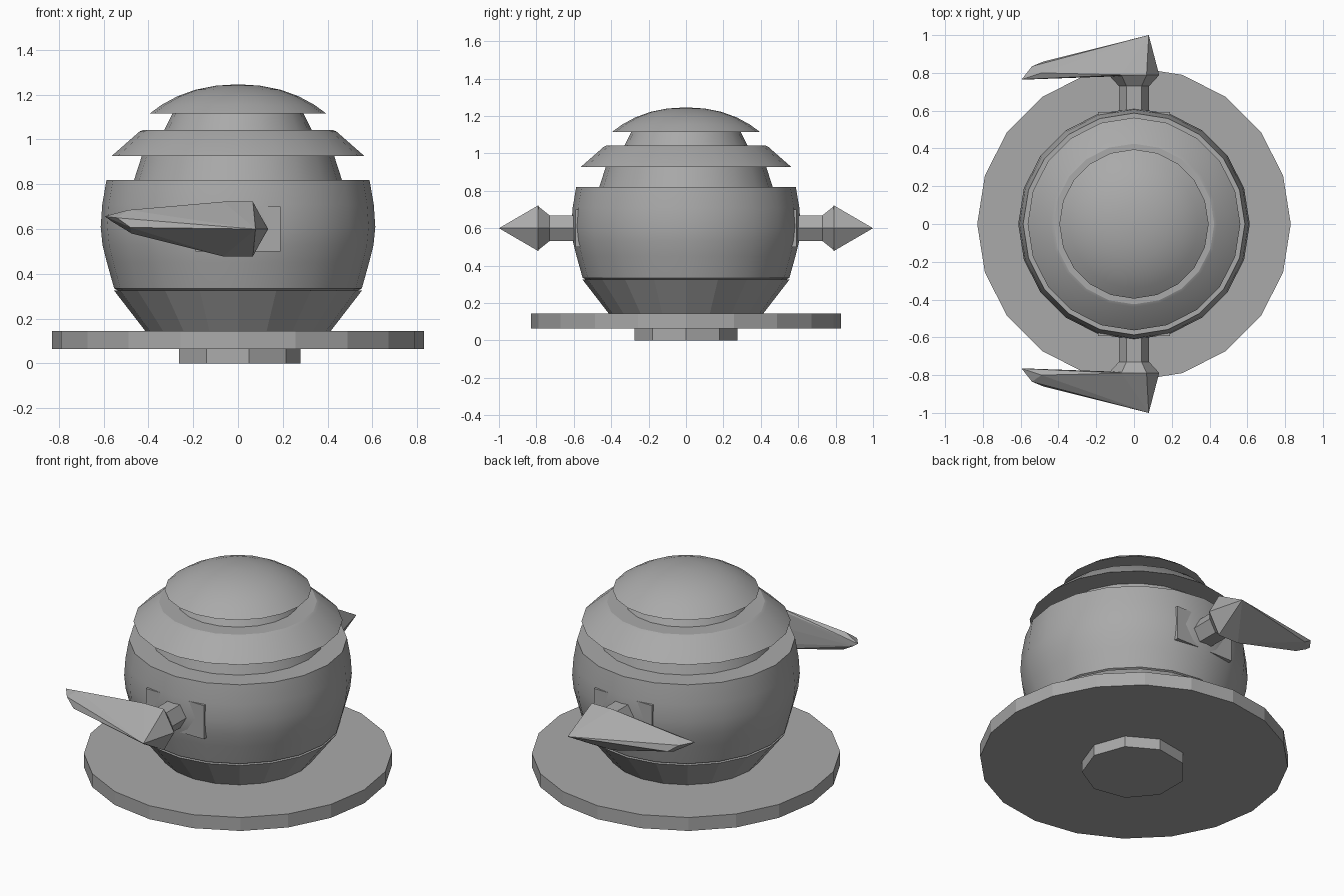
import bpy, bmesh, math
from mathutils import Vector

cube = bpy.data.objects.get("Cube")
if cube:
    bpy.data.objects.remove(cube, do_unlink=True)

grey = bpy.data.materials.new("plain_grey")
grey.use_nodes = True
GREY = (0.4, 0.4, 0.4, 1)
grey.diffuse_color = GREY
grey.node_tree.nodes["Principled BSDF"].inputs["Base Color"].default_value = GREY


def finish(name, bm, smooth=None):
    bmesh.ops.recalc_face_normals(bm, faces=bm.faces)
    mesh = bpy.data.meshes.new(name)
    bm.to_mesh(mesh)
    bm.free()
    mesh.materials.append(grey)
    obj = bpy.data.objects.new(name, mesh)
    bpy.context.collection.objects.link(obj)
    if smooth:
        bpy.ops.object.select_all(action="DESELECT")
        obj.select_set(True)
        bpy.context.view_layer.objects.active = obj
        bpy.ops.object.shade_smooth_by_angle(angle=math.radians(smooth))
    return obj


def turned(name, profile, sides=20, smooth=None):
    """Closed solid of revolution from (radius, height) pairs, bottom to top."""
    bm = bmesh.new()
    rings = []
    for r, z in profile:
        rings.append([bm.verts.new((r * math.cos(math.tau * i / sides),
                                    r * math.sin(math.tau * i / sides), z))
                      for i in range(sides)])
    for low, high in zip(rings, rings[1:]):
        for i in range(sides):
            j = (i + 1) % sides
            bm.faces.new((low[i], low[j], high[j], high[i]))
    bm.faces.new(rings[0])
    bm.faces.new(rings[-1])
    return finish(name, bm, smooth)


def hull(name, points):
    bm = bmesh.new()
    for p in points:
        bm.verts.new(p)
    bmesh.ops.convex_hull(bm, input=bm.verts)
    bmesh.ops.dissolve_limit(bm, angle_limit=0.02, verts=bm.verts, edges=bm.edges)
    return finish(name, bm)


def hexagon(radius, y, z=0.6):
    return [(radius * math.cos(math.pi * i / 3), y,
             z + radius * math.sin(math.pi * i / 3)) for i in range(6)]


# Foot, plate and bowl
turned("foot", [(0.28, 0), (0.28, 0.07)], sides=9)
turned("base_plate", [(0.83, 0.065), (0.83, 0.145)])
turned("lower_bowl", [(0.41, 0.14), (0.553, 0.325)])

# Round body with an open shoulder
turned("body", [(0.535, 0.325), (0.553, 0.335), (0.585, 0.45), (0.605, 0.53), (0.613, 0.61),
                (0.606, 0.71), (0.587, 0.82)], smooth=40)

# Stacked lid
turned("lower_neck", [(0.467, 0.81), (0.425, 0.94)], smooth=40)
turned("skirt", [(0.563, 0.927), (0.44, 1.035), (0.425, 1.042)], smooth=20)
turned("upper_neck", [(0.335, 1.03), (0.29, 1.12)], smooth=40)
turned("cap", [(0.395, 1.115), (0.34, 1.155), (0.27, 1.193), (0.19, 1.222),
               (0.1, 1.24), (0.02, 1.245)], smooth=40)

# Arms on both sides: mounting plate, hexagonal stem, flare and pointed blade
for label, s in (("front", 1), ("back", -1)):
    hull(label + "_mount", [(x, s * y, z) for x in (-0.19, 0.19)
                            for y in (-0.4, -0.592) for z in (0.5, 0.7)])
    hull(label + "_stem", hexagon(0.08, s * -0.5) + hexagon(0.08, s * -0.74))
    hull(label + "_flare", hexagon(0.08, s * -0.73) + hexagon(0.135, s * -0.79))
    tip = [(-0.595, -0.765, 0.657), (-0.565, -0.765, 0.635), (-0.49, -0.80, 0.685),
           (-0.54, -0.835, 0.65), (-0.48, -0.86, 0.607), (-0.475, -0.79, 0.58),
           (0.078, -1.0, 0.6)]
    ring = [(x, y, 0.6 + (z - 0.6) * 1.06) for x, y, z in hexagon(0.133, s * -0.79)]
    hull(label + "_blade", ring + [(x, s * y, z) for x, y, z in tip])
